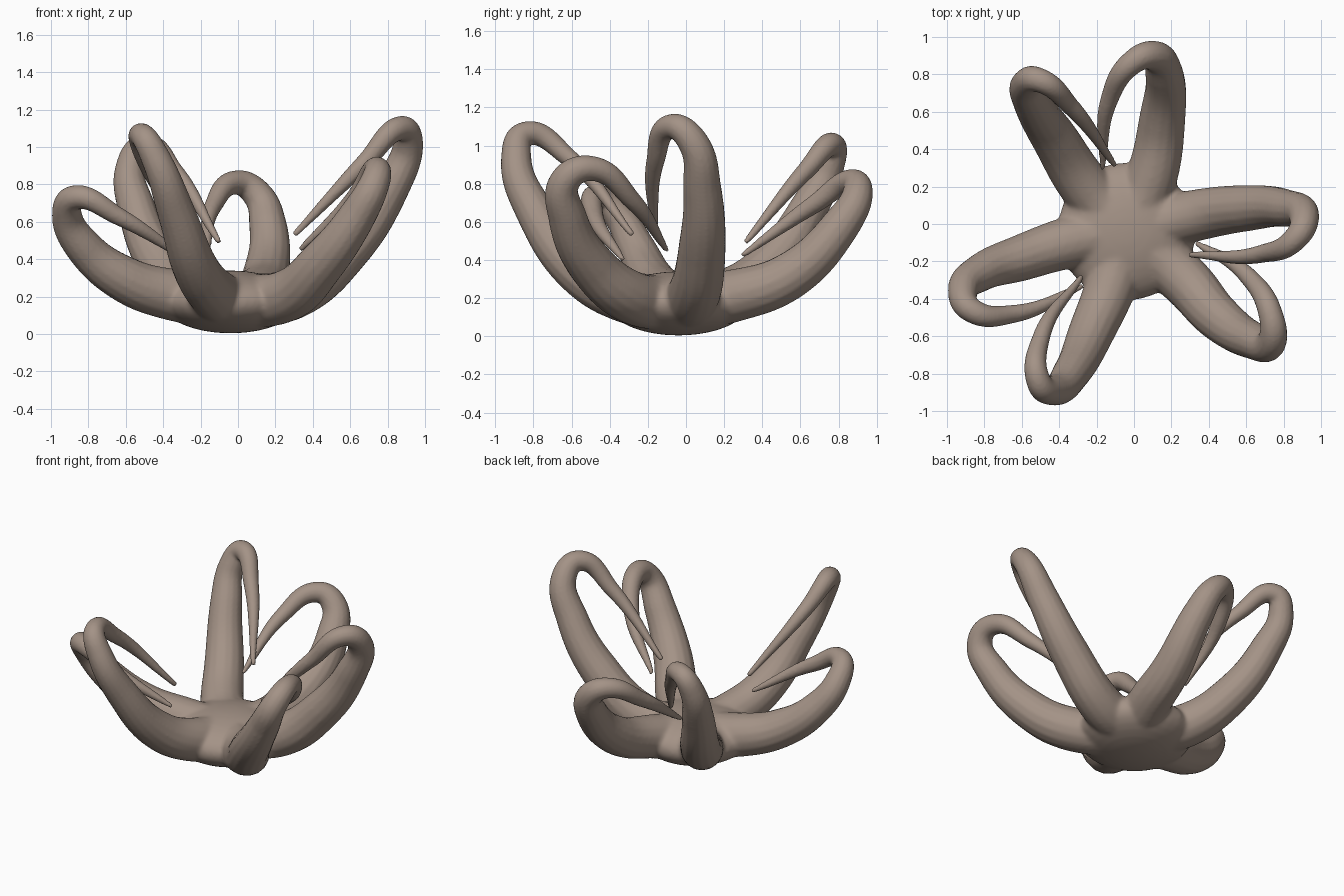
import bpy
import bmesh
from mathutils import Matrix, Vector

default_cube = bpy.data.objects.get("Cube")
if default_cube:
    bpy.data.objects.remove(default_cube, do_unlink=True)

HUB_CENTRE = Vector((-0.04, -0.04, 0.172))

# One warm stone colour for everything
stone = bpy.data.materials.new("warm grey brown")
stone.use_nodes = True
stone.diffuse_color = (0.37, 0.29, 0.24, 1)
stone.node_tree.nodes["Principled BSDF"].inputs["Base Color"].default_value = stone.diffuse_color

# Thickness along every arm, from the hub to the pointed tip
ARM_RADII = (0.145, 0.14, 0.124, 0.101, 0.08, 0.066, 0.048, 0.016)

# Each arm: root, middle, upper, outer bend, peak, return, tip
ARMS = {
    "left_arm": [(.3, .04, .22), (.6, .085, .47), (.81, .085, .77), (.91, .035, 1.02),
                 (.87, -.07, 1.1), (.68, -.16, .92), (.3, -.165, .53)],
    "front_left_arm": [(.27, -.3, .21), (.45, -.5, .38), (.63, -.62, .62), (.735, -.63, .82),
                       (.735, -.5, .88), (.61, -.28, .71), (.33, -.1, .45)],
    "front_right_arm": [(-.12, -.32, .21), (-.22, -.56, .34), (-.33, -.79, .65), (-.435, -.89, .93),
                        (-.51, -.84, 1.06), (-.5, -.62, .94), (-.28, -.28, .53)],
    "right_arm": [(-.35, -.1, .21), (-.6, -.18, .29), (-.82, -.26, .46), (-.915, -.36, .64),
                  (-.87, -.46, .73), (-.64, -.48, .63), (-.27, -.33, .4)],
    "back_right_arm": [(-.26, .2, .21), (-.42, .45, .38), (-.545, .65, .68), (-.575, .75, .89),
                       (-.51, .77, 1.0), (-.34, .63, .87), (-.1, .31, .49)],
    "back_arm": [(.09, .24, .21), (.15, .55, .32), (.16, .81, .58), (.1, .9, .75),
                 (0, .87, .81), (-.13, .67, .69), (-.17, .29, .42)],
}


def add_arm(curve, points):
    """Add one smooth tapered spline starting inside the hub."""
    spline = curve.splines.new("BEZIER")
    spline.bezier_points.add(len(points))
    for knot, place, radius in zip(spline.bezier_points, [HUB_CENTRE] + points, ARM_RADII):
        knot.co = place
        knot.radius = radius
        knot.handle_left_type = knot.handle_right_type = "AUTO"


# Curled arms as round swept tubes with closed ends
curve = bpy.data.curves.new("arm_paths", "CURVE")
curve.dimensions = "3D"
curve.bevel_depth = 1.0
curve.bevel_resolution = 6
curve.resolution_u = 14
curve.use_fill_caps = True
for points in ARMS.values():
    add_arm(curve, points)
paths = bpy.data.objects.new("arm_paths", curve)
bpy.context.collection.objects.link(paths)
depsgraph = bpy.context.evaluated_depsgraph_get()
mesh = bpy.data.meshes.new_from_object(paths.evaluated_get(depsgraph))
bpy.data.objects.remove(paths, do_unlink=True)

# Flattened round hub joined with the arms
bm = bmesh.new()
bm.from_mesh(mesh)
hub_shape = Matrix.Translation(HUB_CENTRE) @ Matrix.Diagonal((0.37, 0.37, 0.168, 1))
bmesh.ops.create_uvsphere(bm, u_segments=32, v_segments=16, radius=1, matrix=hub_shape)
bm.to_mesh(mesh)
bm.free()
body = bpy.data.objects.new("curled_arms_and_hub", mesh)
bpy.context.collection.objects.link(body)

# Fuse the parts into a single skin
fuse = body.modifiers.new("fuse", "REMESH")
fuse.mode = "VOXEL"
fuse.voxel_size = 0.011
bpy.context.view_layer.update()
depsgraph = bpy.context.evaluated_depsgraph_get()
fused = bpy.data.meshes.new_from_object(body.evaluated_get(depsgraph))
body.modifiers.clear()
body.data = fused
fused.materials.clear()
fused.materials.append(stone)

# Soften the joints near the hub, leaving the slim tips crisp
joints = body.vertex_groups.new(name="joints")
for vert in fused.vertices:
    reach = (vert.co - HUB_CENTRE).length
    weight = min(1, max(0.06, (0.55 - reach) / 0.15))
    joints.add([vert.index], weight, "REPLACE")
soften = body.modifiers.new("soften", "SMOOTH")
soften.factor = 0.5
soften.iterations = 20
soften.vertex_group = joints.name
for face in fused.polygons:
    face.use_smooth = True
